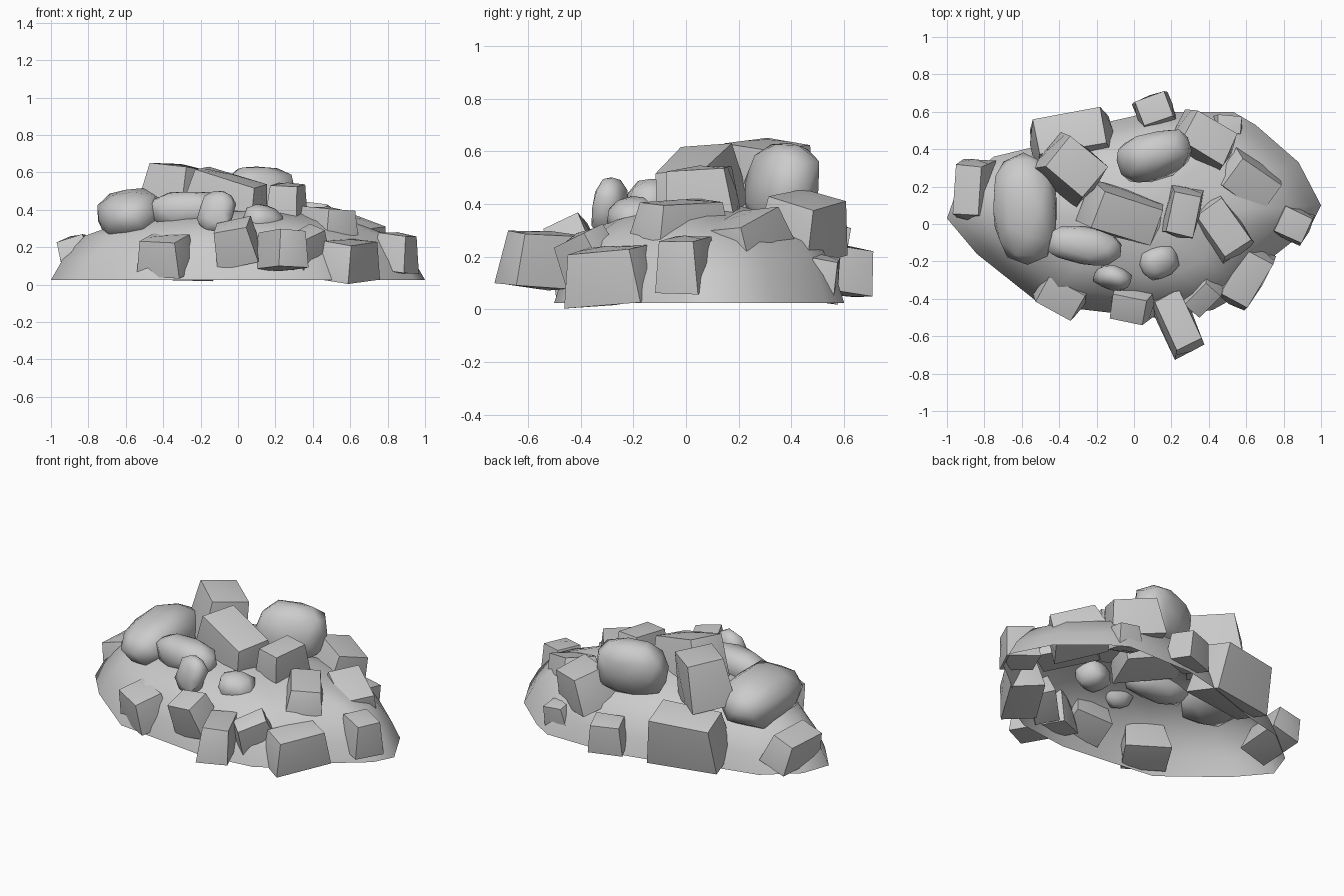
import bpy, bmesh, math, random
from mathutils import Vector, Matrix, Euler

cube = bpy.data.objects.get("Cube")
if cube:
    bpy.data.objects.remove(cube)

random.seed(4)
stone = bpy.data.materials.new("pale grey stone")
stone.use_nodes = True
stone.diffuse_color = (.6, .6, .6, 1)
stone.node_tree.nodes["Principled BSDF"].inputs["Base Color"].default_value = (.6, .6, .6, 1)


def finish(bm, name, sharp):
    """Turn a bmesh into a named, smooth shaded stone object."""
    bmesh.ops.recalc_face_normals(bm, faces=bm.faces)
    mesh = bpy.data.meshes.new(name)
    bm.to_mesh(mesh)
    bm.free()
    mesh.materials.append(stone)
    obj = bpy.data.objects.new(name, mesh)
    bpy.context.collection.objects.link(obj)
    bpy.ops.object.select_all(action='DESELECT')
    obj.select_set(True)
    bpy.context.view_layer.objects.active = obj
    bpy.ops.object.shade_smooth_by_angle(angle=math.radians(sharp))
    return obj


def place(bm, x, y, z, turn, pitch, roll):
    """Turn about z after pitching about local x and rolling about local y."""
    angles = [math.radians(a) for a in (pitch, roll, turn)]
    bm.transform(Matrix.Translation((x, y, z)) @ Euler(angles).to_matrix().to_4x4())


def block(name, x, y, z, sx, sy, sz, turn, pitch=0, roll=0):
    """Broken masonry block: a tapered cube with uneven corners and bulging faces."""
    bm = bmesh.new()
    bmesh.ops.create_cube(bm, size=1)
    for v in bm.verts:
        v.co *= random.uniform(.94, 1.03)
        if v.co.z > 0:
            v.co.x *= .82
            v.co.y *= .82
    bmesh.ops.subdivide_edges(bm, edges=bm.edges[:], cuts=1, use_grid_fill=True)
    for v in bm.verts:
        if len([c for c in v.co if abs(c) < .2]) == 2:
            v.co *= 1.13
        v.co = Vector((v.co.x * sx, v.co.y * sy, v.co.z * sz))
    place(bm, x, y, z, turn, pitch, roll)
    return finish(bm, name, 62)


def boulder(name, x, y, z, sx, sy, sz, turn, pitch=0, roll=0):
    """Rounded stone: a coarse ball pulled towards a box and roughened."""
    bm = bmesh.new()
    bmesh.ops.create_icosphere(bm, subdivisions=2, radius=.5)
    for v in bm.verts:
        boxy = v.co * (.5 / max(abs(c) for c in v.co))
        v.co = v.co.lerp(boxy, .35) * random.uniform(.95, 1.05)
        v.co = Vector((v.co.x * sx, v.co.y * sy, v.co.z * sz))
    place(bm, x, y, z, turn, pitch, roll)
    return finish(bm, name, 50)


# Mound: an open shell lofted inward from an irregular oval outline
outline = [(-1, .03), (-.84, -.16), (-.5, -.43), (-.25, -.46), (.1, -.5), (.42, -.46),
           (.6, -.36), (.75, -.17), (.94, -.02), (1, .1), (.88, .33), (.65, .53),
           (.53, .6), (.1, .6), (-.12, .55), (-.5, .42), (-.75, .36), (-.94, .2)]
profile = [(1, .025), (.94, .13), (.82, .26), (.6, .34), (.3, .39)]
bm = bmesh.new()
rings = [[bm.verts.new((x * s, .05 + (y - .05) * s, z)) for x, y in outline] for s, z in profile]
peak = bm.verts.new((0, .05, .41))
count = len(outline)
for i in range(count):
    j = (i + 1) % count
    for low, high in zip(rings, rings[1:]):
        bm.faces.new((low[i], low[j], high[j], high[i]))
    bm.faces.new((rings[-1][i], rings[-1][j], peak))
finish(bm, "mound", 60)

# Blocks along the front foot of the mound
block("front_block_left", -.39, -.375, .155, .27, .2, .2, -28, 15, 3)
block("front_block_middle", -.01, -.425, .225, .23, .18, .21, -12, 22, -10)
block("front_block_jutting", .23, -.52, .185, .18, .35, .2, 25, -3, 4)
block("front_block_small", .37, -.37, .19, .14, .22, .2, -40, 20, 15)
block("front_block_right", .595, -.28, .13, .2, .33, .2, -30, 4, 8)

# Blocks around the sides
block("side_block_left", -.865, .18, .165, .18, .33, .18, -4, 0, -18)
block("side_block_right", .845, 0, .17, .2, .18, .2, -25, 0, 6)
block("shoulder_block_right", .61, .23, .25, .33, .23, .2, -35, 5, 18)
block("upper_block_right", .47, -.02, .33, .21, .34, .16, 35, 3, 5)

# Blocks along the back foot
block("back_block_large", -.34, .46, .19, .44, .24, .29, 10, -15)
block("back_block_middle", .11, .605, .145, .2, .17, .17, 20, -8)
block("back_block_right", .38, .45, .315, .32, .24, .22, -30, -14, 8)
block("back_block_small", .5, .52, .13, .16, .12, .14, -5, -12, 8)

# Blocks heaped on the crown
block("crown_block_back", -.33, .3, .49, .33, .27, .29, -40, -8, 5)
block("crown_block_middle", -.06, .05, .46, .42, .25, .24, -18, 6, 16)
block("crown_block_right", .26, .06, .44, .18, .27, .19, -12, 4, 4)

# Rounded stones
boulder("boulder_left", -.58, .08, .37, .34, .58, .28, 2, 0, -10)
boulder("boulder_crown", .11, .365, .47, .41, .25, .34, 18, -10, 0)
boulder("boulder_front", -.27, -.115, .4, .42, .2, .2, -8, 5, 0)
boulder("pebble_front", .13, -.2, .34, .21, .18, .17, 25, 15, 10)
boulder("pebble_pointed", -.115, -.29, .39, .19, .12, .23, -20, -12, 15)
